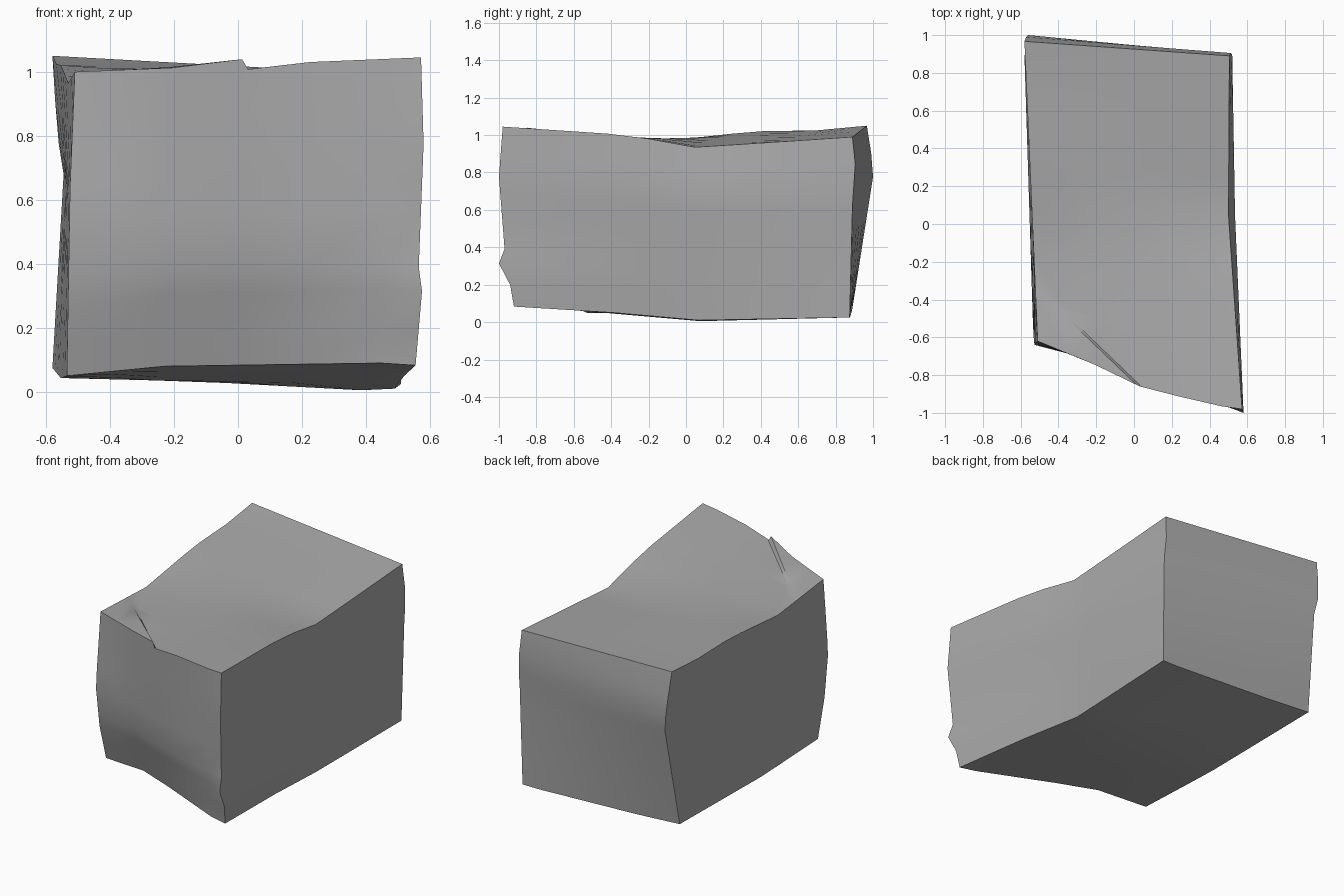
import bpy, bmesh, math
from mathutils import Vector

if "Cube" in bpy.data.objects:
    bpy.data.objects.remove(bpy.data.objects["Cube"])

stone = bpy.data.materials.new("grey stone")
stone.use_nodes = True
grey = (0.4, 0.4, 0.4, 1)
stone.diffuse_color = grey
stone.node_tree.nodes["Principled BSDF"].inputs["Base Color"].default_value = grey


def profile(points, t):
    """Piecewise linear value along a profile."""
    for (a, p), (b, q) in zip(points, points[1:]):
        if t <= b:
            return p + (q - p) * (t - a) / (b - a)
    return points[-1][1]


def sheet(curves, s, t):
    """Surface lofted through several profiles."""
    return profile([(a, profile(c, t)) for a, c in curves], s)


# Worn outline of each side: u runs right, v runs back, w runs up
LEFT = [(0, [(0, -.535), (.62, -.525), (1, -.51)]),
        (1, [(0, -.58), (.62, -.545), (.75, -.565), (1, -.58)])]
RIGHT = [(0, [(0, .555), (.24, .575), (.32, .565), (.72, .58), (1, .572)]),
         (.55, [(0, .49), (.72, .535), (1, .5)]),
         (1, [(0, .51), (.72, .52), (1, .505)])]
FRONT = [(0, [(0, -.53), (.24, -.6), (.5, -.64), (1, -.62)]),
         (.28, [(0, -.6), (.32, -.71), (1, -.745)]),
         (.5, [(0, -.7), (.32, -.81), (.72, -.85), (1, -.86)]),
         (.68, [(0, -.79), (.32, -.88), (1, -.91)]),
         (.9, [(0, -.9), (.24, -.935), (.32, -.95), (1, -.965)]),
         (1, [(0, -.92), (.12, -.94), (.24, -1), (.32, -.97), (.72, -1), (1, -.98)])]
BACK = [(0, [(0, .89), (.72, 1), (.85, .99), (1, .967)]),
        (1, [(0, .875), (.62, .89), (.85, .905), (1, .89)])]
BOTTOM = [(0, [(0, .05), (.4, .042), (1, .075)]),
          (.28, [(0, .08), (.4, .035), (1, .055)]),
          (.9, [(0, .09), (.55, .005), (1, .025)]),
          (1, [(0, .083), (.3, .05), (.55, .01), (1, .025)])]
TOP = [(0, [(0, 1), (.3, .965), (.62, 1.02), (.83, 1.025), (1, 1.05)]),
       (1, [(0, 1.045), (.36, 1), (.55, .935), (.72, .955), (1, .99)])]

U = (0, .14, .28, .5, .68, .9, 1)
V = (0, .15, .3, .42, .55, .65, .83, 1)
W = (0, .12, .24, .32, .5, .62, .72, .85, 1)
LEVELS = (U, V, W)


def mix(a, b, t):
    return a + (b - a) * t


def place(u, v, w):
    return Vector((mix(sheet(LEFT, v, w), sheet(RIGHT, v, w), u),
                   mix(sheet(FRONT, u, w), sheet(BACK, u, w), v),
                   mix(sheet(BOTTOM, u, v), sheet(TOP, u, v), w)))


# Block skin, one grid for each of the six sides
bm = bmesh.new()
verts = {}


def vert(key):
    if key not in verts:
        verts[key] = bm.verts.new(place(*(LEVELS[n][key[n]] for n in range(3))))
    return verts[key]


top_faces = []
for axis in range(3):
    b, c = [n for n in range(3) if n != axis]
    for end in (0, len(LEVELS[axis]) - 1):
        for i in range(len(LEVELS[b]) - 1):
            for j in range(len(LEVELS[c]) - 1):
                loop = []
                for di, dj in ((0, 0), (1, 0), (1, 1), (0, 1)):
                    key = [end] * 3
                    key[b], key[c] = i + di, j + dj
                    loop.append(vert(tuple(key)))
                face = bm.faces.new(loop)
                if axis == 2 and end:
                    top_faces.append(face)

# Diagonal crack across the front corner of the top
start, finish = Vector((.022, -.86, 1)), Vector((-.5, -.36, 1))
along = (finish - start).normalized()
across = Vector((along.y, -along.x, 0))
length = (finish - start).length
for offset in (0, .012):
    area = [f for f in top_faces if f.is_valid]
    geom = set(area) | {e for f in area for e in f.edges} | {v for f in area for v in f.verts}
    cut = bmesh.ops.bisect_plane(bm, geom=list(geom), dist=.0005,
                                 plane_co=start + across * offset, plane_no=across)
    top_faces = [g for g in cut["geom"] if isinstance(g, bmesh.types.BMFace)]

for v in {v for f in top_faces for v in f.verts}:
    rel = v.co - start
    side = rel.dot(across)
    fade = min(1, max(0, 1 - rel.dot(along) / length))
    if -.004 < side < .004:
        v.co.z += .018 * fade
    elif .004 <= side < .02:
        v.co.z -= .014 * fade

bmesh.ops.recalc_face_normals(bm, faces=bm.faces)
mesh = bpy.data.meshes.new("stone_block")
bm.to_mesh(mesh)
bm.free()
mesh.materials.append(stone)
block = bpy.data.objects.new("stone_block", mesh)
bpy.context.collection.objects.link(block)

# Soft worn faces with crisp corners
bpy.ops.object.select_all(action="DESELECT")
block.select_set(True)
bpy.context.view_layer.objects.active = block
bpy.ops.object.shade_smooth_by_angle(angle=math.radians(35))
